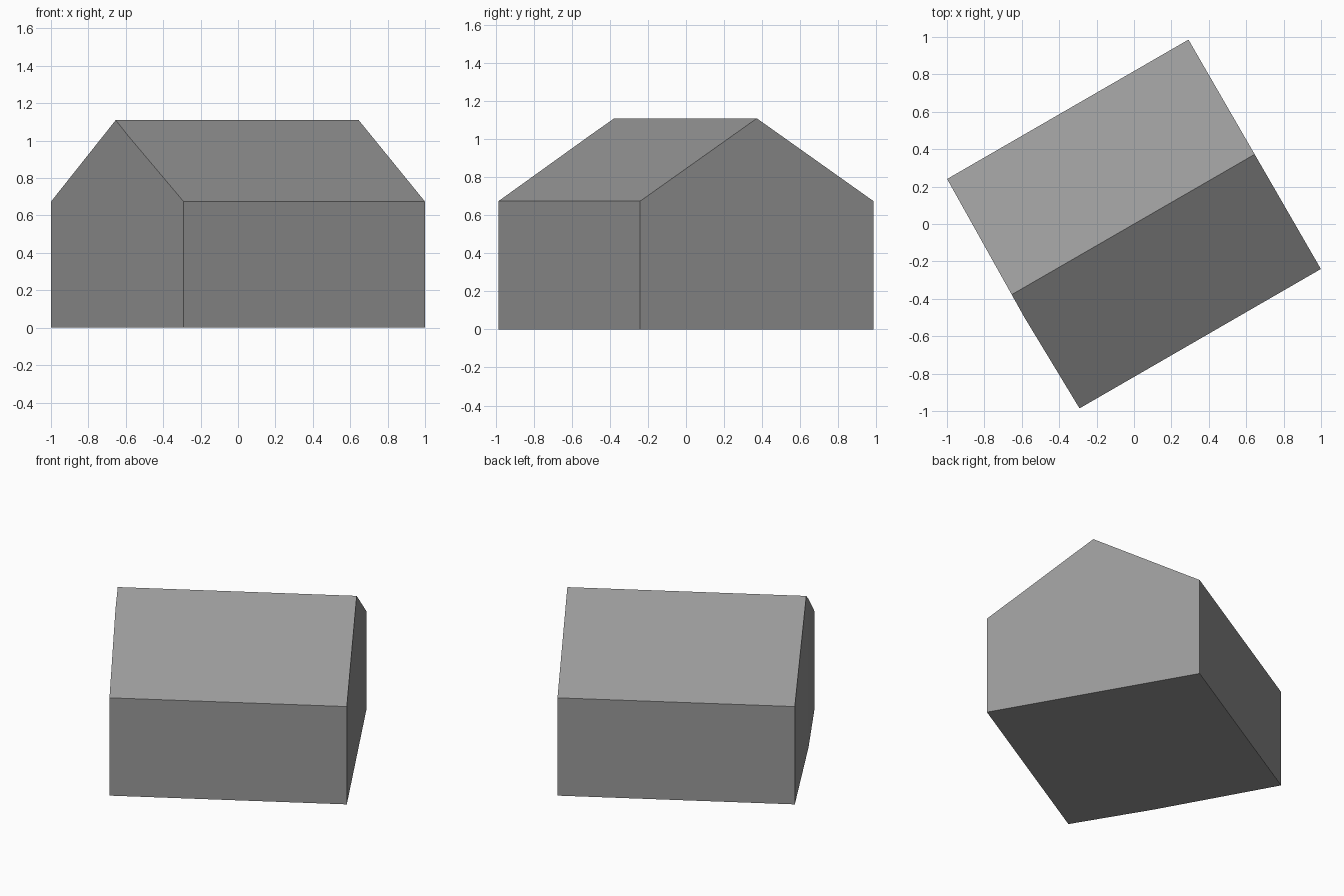
import bpy
import bmesh
from math import radians
from mathutils import Matrix, Vector

cube = bpy.data.objects.get("Cube")
if cube:
    bpy.data.objects.remove(cube, do_unlink=True)

HALF_LENGTH, HALF_WIDTH = 0.745, 0.708
EAVE, RIDGE = 0.675, 1.11
BEND, BULGE = -0.142, 0.012

# Single plain grey for the whole house
grey = bpy.data.materials.new("plain_grey")
grey.use_nodes = True
colour = (0.32, 0.32, 0.32, 1)
grey.diffuse_color = colour
grey.node_tree.nodes["Principled BSDF"].inputs["Base Color"].default_value = colour

# Gable profile, extruded along the ridge
profile = [(-HALF_WIDTH, 0), (HALF_WIDTH, 0), (HALF_WIDTH, EAVE), (0, RIDGE), (-HALF_WIDTH, EAVE)]
bm = bmesh.new()
gable = bm.faces.new([bm.verts.new((-HALF_LENGTH, y, z)) for y, z in profile])
extruded = bmesh.ops.extrude_face_region(bm, geom=[gable], use_keep_orig=True)
far_verts = [g for g in extruded["geom"] if isinstance(g, bmesh.types.BMVert)]
bmesh.ops.translate(bm, verts=far_verts, vec=(2 * HALF_LENGTH, 0, 0))

# Slight vertical bend in the right-hand gable wall
geom = [gable, *gable.edges, *gable.verts]
bmesh.ops.bisect_plane(bm, geom=geom, plane_co=Vector((0, BEND, 0)), plane_no=Vector((0, 1, 0)))
for v in bm.verts:
    if v.co.x < 0:
        if abs(v.co.y - BEND) < 0.001:
            v.co.x -= BULGE
        elif abs(v.co.y) < 0.001:
            v.co.x -= BULGE * HALF_WIDTH / (HALF_WIDTH - BEND)

# Turn the house on its plot
bmesh.ops.rotate(bm, verts=bm.verts, cent=(0, 0, 0), matrix=Matrix.Rotation(radians(30), 3, "Z"))
bmesh.ops.recalc_face_normals(bm, faces=bm.faces)

mesh = bpy.data.meshes.new("gabled_house")
bm.to_mesh(mesh)
bm.free()
mesh.materials.append(grey)
house = bpy.data.objects.new("gabled_house", mesh)
bpy.context.collection.objects.link(house)
